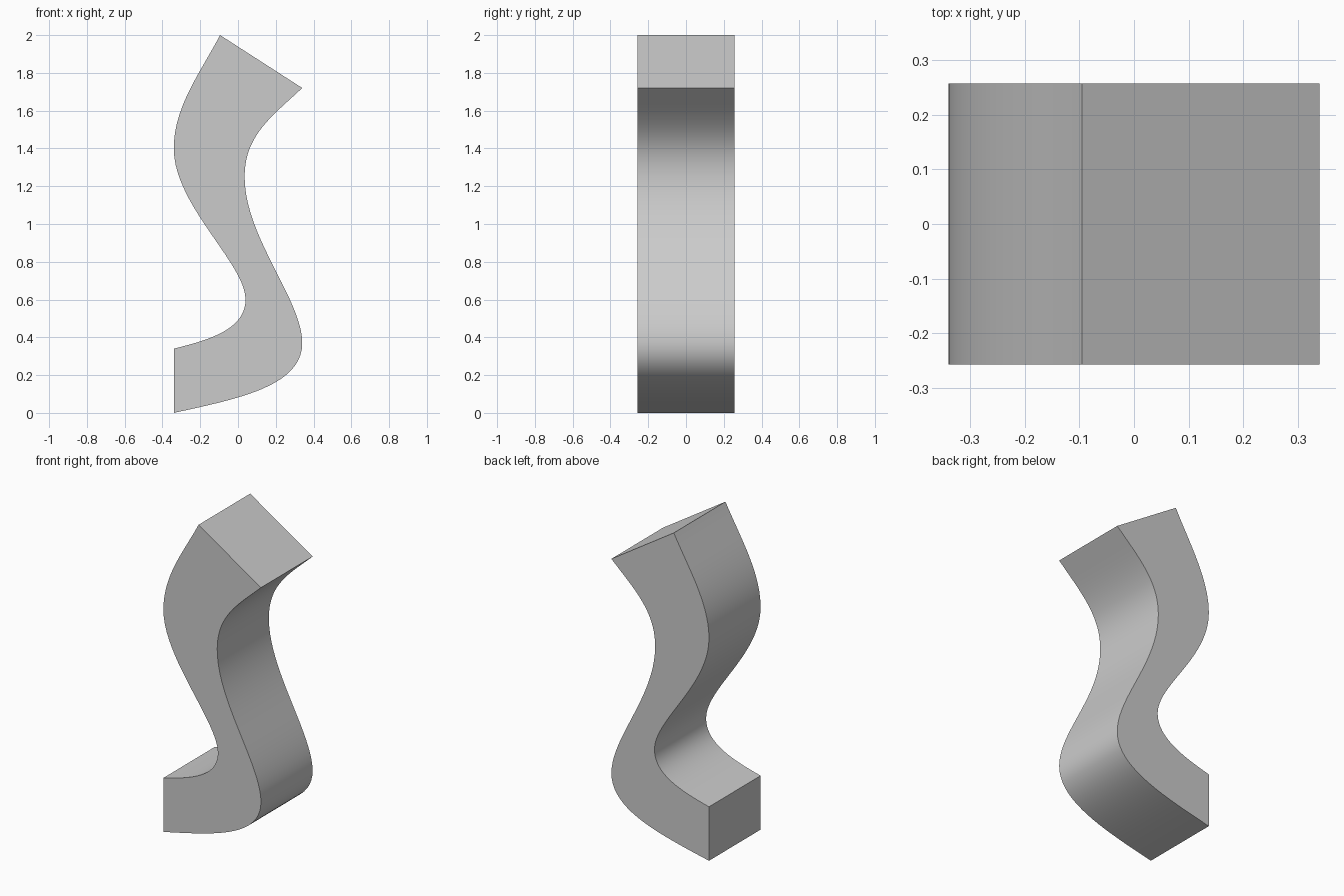
import bpy, bmesh, math
from mathutils import Vector
from mathutils.geometry import interpolate_bezier

if "Cube" in bpy.data.objects:
    bpy.data.objects.remove(bpy.data.objects["Cube"])

HALF_DEPTH = 0.257
STEPS = 20


def edge_line(pts):
    """Sample a chain of cubic curves given as anchor, handle, handle, anchor..."""
    out = []
    for i in range(0, len(pts) - 1, 3):
        a, h1, h2, b = [Vector((x, 0, z)) for x, z in pts[i:i + 4]]
        seg = interpolate_bezier(a, h1, h2, b, STEPS + 1)
        out += seg[1:] if out else seg
    return out


# the two wavy sides of the ribbon
right = edge_line([(-.34, 0), (0, .075), (.34, .14), (.34, .37),
                   (.34, .60), (.035, .93), (.035, 1.25),
                   (.035, 1.47), (.18, 1.57), (.34, 1.72)])
left = edge_line([(-.34, .34), (-.16, .385), (.04, .44), (.04, .60),
                  (.04, .79), (-.34, 1.10), (-.34, 1.40),
                  (-.34, 1.62), (-.20, 1.80), (-.095, 2.0)])

# closed profile pushed through the depth
bm = bmesh.new()
front = [bm.verts.new((p.x, -HALF_DEPTH, p.z)) for p in right + left[::-1]]
face = bm.faces.new(front)
new = bmesh.ops.extrude_face_region(bm, geom=[face], use_keep_orig=True)
moved = [g for g in new["geom"] if isinstance(g, bmesh.types.BMVert)]
bmesh.ops.translate(bm, verts=moved, vec=(0, 2 * HALF_DEPTH, 0))
bmesh.ops.recalc_face_normals(bm, faces=bm.faces)

mesh = bpy.data.meshes.new("wavy_leg")
bm.to_mesh(mesh)
bm.free()
leg = bpy.data.objects.new("wavy_leg", mesh)
bpy.context.collection.objects.link(leg)

# smooth curved sides, crisp corners
bpy.context.view_layer.objects.active = leg
leg.select_set(True)
bpy.ops.object.shade_smooth_by_angle(angle=math.radians(30))
